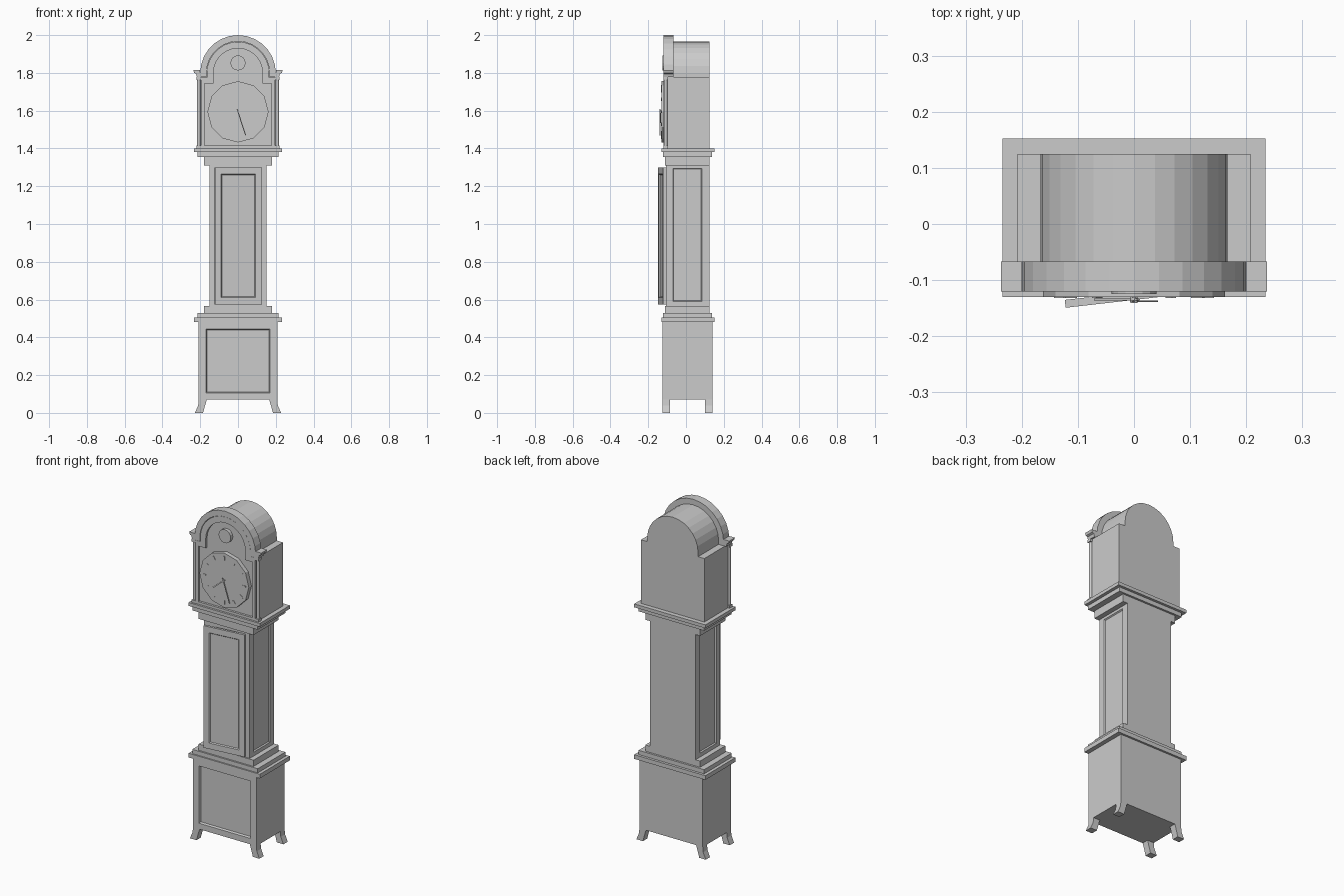
import bpy, bmesh, math
from mathutils import Matrix, Vector

cube = bpy.data.objects.get("Cube")
if cube:
    bpy.data.objects.remove(cube, do_unlink=True)

grey = bpy.data.materials.new("plain grey")
grey.use_nodes = True
grey.diffuse_color = (0.6, 0.6, 0.6, 1)
grey.node_tree.nodes["Principled BSDF"].inputs["Base Color"].default_value = (0.6, 0.6, 0.6, 1)


def finish(name, bm):
    bmesh.ops.recalc_face_normals(bm, faces=bm.faces)
    mesh = bpy.data.meshes.new(name)
    bm.to_mesh(mesh)
    bm.free()
    mesh.materials.append(grey)
    ob = bpy.data.objects.new(name, mesh)
    bpy.context.collection.objects.link(ob)
    return ob


def box(name, x, y, z, recesses=()):
    """Box from ranges; each recess is (axis, sign, low corner, high corner, depth)."""
    bm = bmesh.new()
    bmesh.ops.create_cube(bm, size=1)
    for v in bm.verts:
        v.co = [r[0] if c < 0 else r[1] for c, r in zip(v.co, (x, y, z))]
    bm.normal_update()
    for axis, sign, low, high, depth in recesses:
        face = max(bm.faces, key=lambda f: f.normal[axis] * sign * f.calc_area())
        middle = face.calc_center_median()
        bmesh.ops.inset_individual(bm, faces=[face], thickness=0.01)
        for v in face.verts:
            for a in range(3):
                if a != axis:
                    v.co[a] = low[a] if v.co[a] < middle[a] else high[a]
        bmesh.ops.inset_individual(bm, faces=[face], thickness=0.007, depth=-depth)
        bm.normal_update()
    return finish(name, bm)


def prism(name, outline, y0, y1):
    """Extrude an outline in the x-z plane from y0 to y1."""
    bm = bmesh.new()
    face = bm.faces.new([bm.verts.new((x, y0, z)) for x, z in outline])
    new = bmesh.ops.extrude_face_region(bm, geom=[face])["geom"]
    verts = [v for v in new if isinstance(v, bmesh.types.BMVert)]
    bmesh.ops.translate(bm, verts=verts, vec=(0, y1 - y0, 0))
    return finish(name, bm)


def rod(name, centre, radius, depth, axis, sides):
    bm = bmesh.new()
    bmesh.ops.create_cone(bm, cap_ends=True, segments=sides, radius1=radius,
                          radius2=radius, depth=depth)
    if axis == "y":
        bmesh.ops.rotate(bm, verts=bm.verts, matrix=Matrix.Rotation(math.pi / 2, 3, "X"))
    bmesh.ops.translate(bm, verts=bm.verts, vec=centre)
    return finish(name, bm)


def arc(radius, steps=14, spring=1.8):
    angles = [math.pi * (1 - i / steps) for i in range(steps + 1)]
    return [(radius * math.cos(a), spring + radius * math.sin(a)) for a in angles]


def arched(half, bottom, shoulder, radius):
    """Outline of a panel with square shoulders and a round top."""
    return ([(-half, bottom), (-half, shoulder), (-radius, shoulder)] + arc(radius)
            + [(radius, shoulder), (half, shoulder), (half, bottom)])


# Plinth with recessed front panel
box("plinth", (-0.208, 0.208), (-0.125, 0.14), (0.07, 0.48),
    [(1, -1, (-0.17, 0, 0.105), (0.17, 0, 0.445), 0.012)])

# Four flared feet
foot = [(0.208, 0.07), (0.211, 0.04), (0.228, 0.0), (0.185, 0.0), (0.177, 0.03), (0.165, 0.07)]
for side, sx in (("left", 1), ("right", -1)):
    for end, y0, y1 in (("front", -0.125, -0.085), ("back", 0.1, 0.14)):
        prism(f"{end}_{side}_foot", [(x * sx, z) for x, z in foot], y0, y1)

# Stepped mouldings below and above the trunk: half width, front, back
steps = [(0.234, -0.13, 0.152), (0.215, -0.122, 0.137), (0.18, -0.112, 0.125)]
lower = [0.48, 0.505, 0.53, 0.567]
upper = [1.4, 1.38, 1.355, 1.31]
for i, (half, front, back) in enumerate(steps):
    box(f"lower_moulding_{i}", (-half, half), (front, back), (lower[i], lower[i + 1]))
    box(f"upper_moulding_{i}", (-half, half), (front, back), (upper[i + 1], upper[i]))

# Trunk with side panels and a hollow behind the door
panel = ((0, -0.07, 0.59), (0, 0.085, 1.295), 0.007)
box("trunk", (-0.15, 0.15), (-0.105, 0.125), (0.565, 1.312),
    [(0, 1, *panel), (0, -1, *panel),
     (1, -1, (-0.115, 0, 0.6), (0.115, 0, 1.28), 0.15)])

# Trunk door, slightly ajar
door = box("trunk_door", (-0.25, 0), (-0.014, 0), (0.575, 1.3),
           [(1, -1, (-0.217, 0, 0.61), (-0.033, 0, 1.265), 0.006)])
door.location = (0.125, -0.107, 0)
door.rotation_euler.z = math.radians(6.5)

# Hood, its door frame and the arched cornice
prism("hood", arched(0.208, 1.4, 1.777, 0.167), -0.105, 0.125)
prism("hood_door_frame",
      arched(0.195, 1.4, 1.775, 0.165) + arched(0.178, 1.4, 1.745, 0.13)[::-1],
      -0.118, -0.1)
box("hood_door_rail", (-0.18, 0.18), (-0.118, -0.1), (1.4, 1.415))
end = [(0.2, 1.815), (0.237, 1.815), (0.232, 1.8), (0.222, 1.795), (0.217, 1.777), (0.167, 1.777)]
prism("cornice", arc(0.2) + end + arc(0.167)[::-1] + [(-x, z) for x, z in end[::-1]],
      -0.12, -0.067)

# Corner columns of the hood
for side, sx in (("left", 1), ("right", -1)):
    x = 0.208 * sx
    rod(f"{side}_column", (x, -0.108, 1.59), 0.009, 0.38, "z", 12)
    for part, z in (("foot", 1.408), ("capital", 1.77)):
        box(f"{side}_column_{part}", (x - 0.012, x + 0.012), (-0.12, -0.096),
            (z - 0.008, z + 0.008))

# Dial and small upper disc
CENTRE = Vector((0, 0, 1.594))
dial = rod("dial", (0, 0, 0), 0.162, 0.03, "y", 12)
dial.location = CENTRE + Vector((0, -0.115, 0))
rod("upper_disc", (0, -0.114, 1.853), 0.04, 0.022, "y", 16)
rod("hand_pin", (0, -0.134, 1.594), 0.006, 0.014, "y", 12)


def dial_bar(name, angle, start, stop, width, y):
    """Thin bar pointing clockwise from the top of the dial."""
    bar = box(name, (-width / 2, width / 2), (y, y + 0.003), (start, stop))
    bar.location = CENTRE
    bar.rotation_euler.y = angle


# Hour marks and hands
for hour in range(12):
    dial_bar(f"hour_mark_{hour}", hour * math.pi / 6, 0.12, 0.143, 0.008, -0.132)
dial_bar("hour_hand", math.radians(230), -0.01, 0.09, 0.007, -0.136)
dial_bar("minute_hand", math.radians(162), -0.015, 0.13, 0.005, -0.139)
